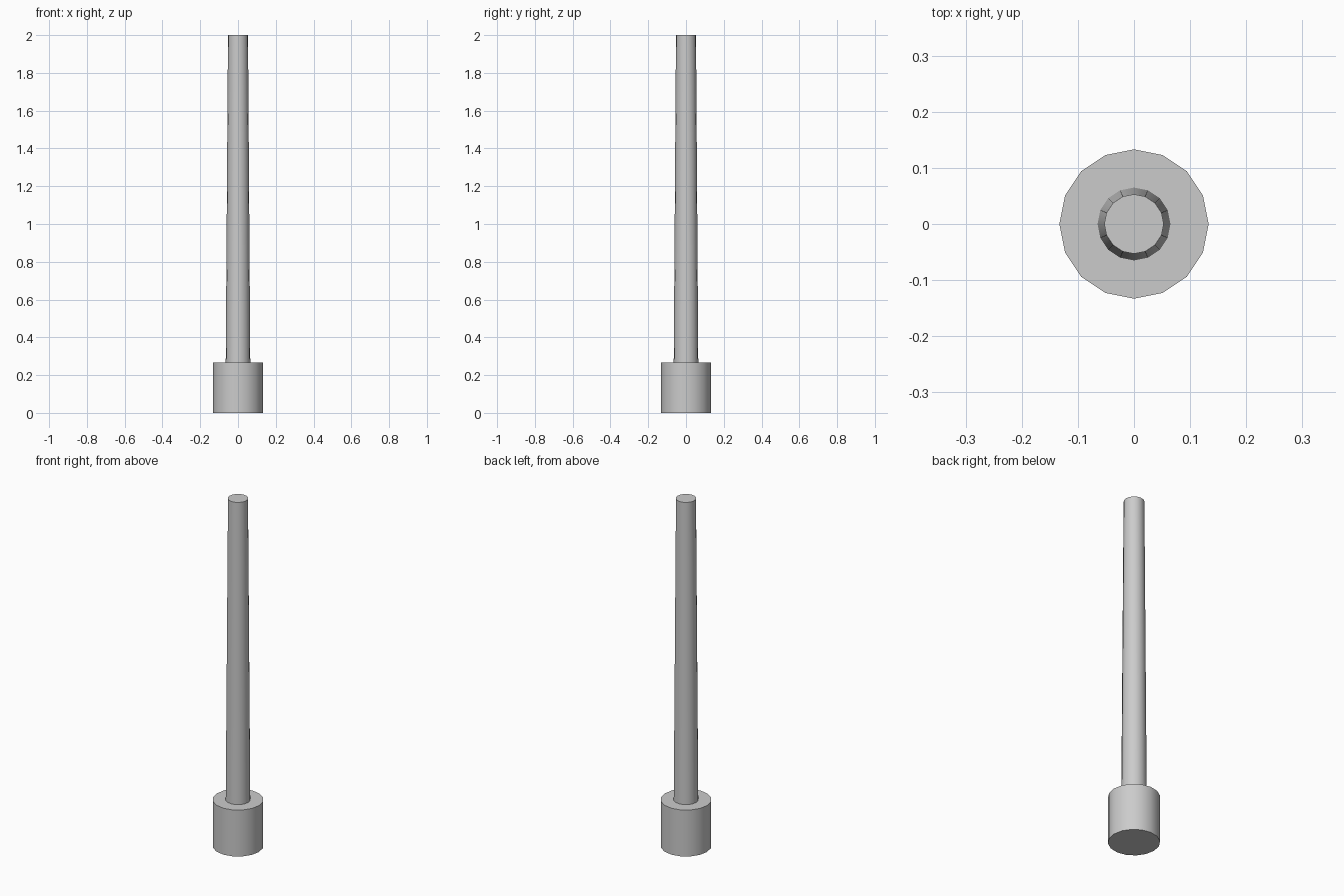
import bpy
import math

cube = bpy.data.objects.get("Cube")
if cube:
    bpy.data.objects.remove(cube, do_unlink=True)

# Single grey material
grey = bpy.data.materials.new("light grey")
grey.use_nodes = True
colour = (0.6, 0.6, 0.6, 1)
grey.diffuse_color = colour
grey.node_tree.nodes["Principled BSDF"].inputs["Base Color"].default_value = colour

SIDES = 16
BASE_TOP = 0.267


def tapered_cylinder(name, bottom_radius, top_radius, bottom, top):
    bpy.ops.mesh.primitive_cone_add(
        vertices=SIDES, radius1=bottom_radius, radius2=top_radius,
        depth=top - bottom, location=(0, 0, (bottom + top) / 2))
    obj = bpy.context.object
    obj.name = name
    obj.data.materials.append(grey)
    bpy.ops.object.shade_smooth_by_angle(angle=math.radians(40))
    return obj


# Wide base block and the slender tapering pole on it
tapered_cylinder("base", 0.133, 0.133, 0, BASE_TOP)
tapered_cylinder("pole", 0.065, 0.053, BASE_TOP, 2)
